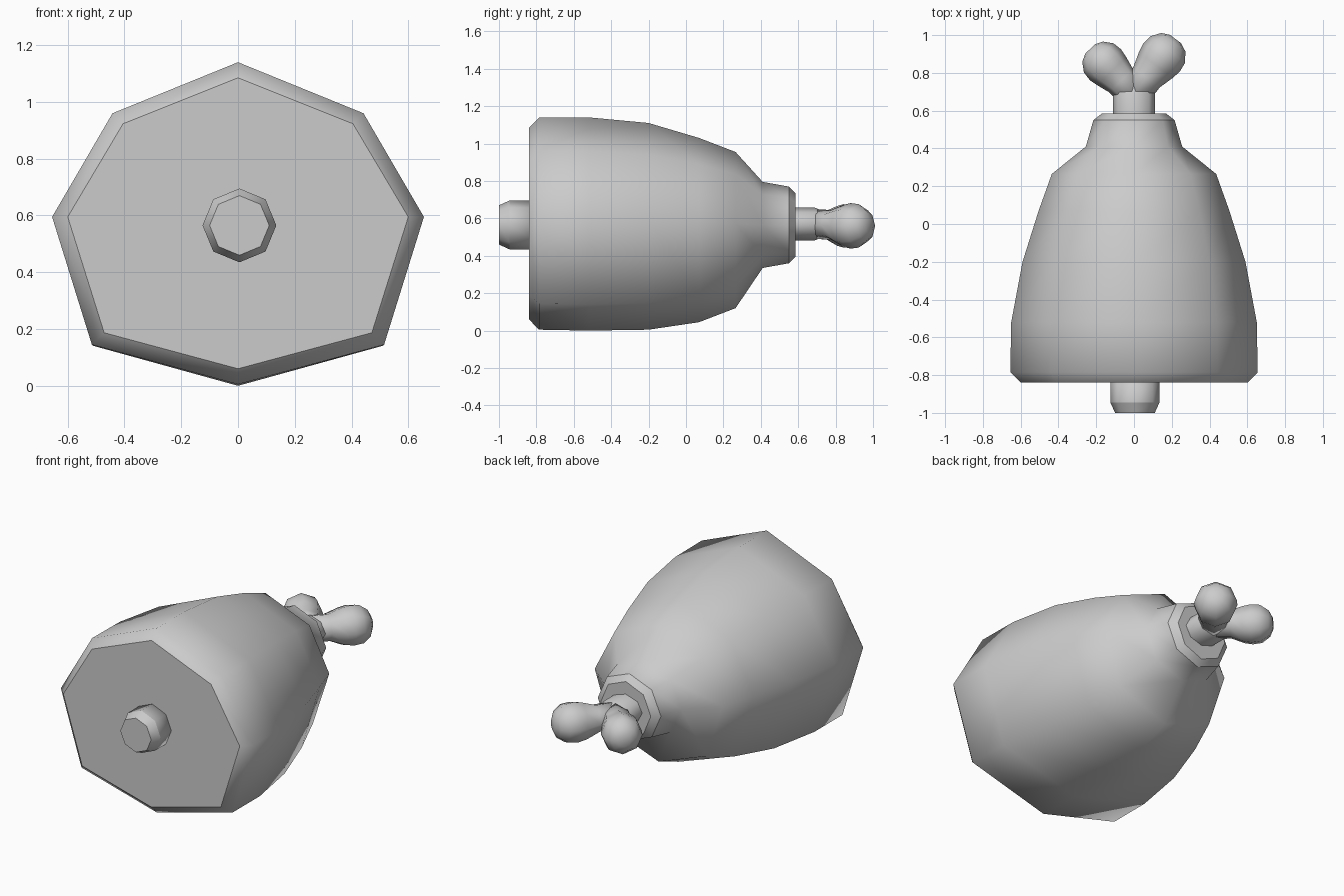
import bpy, bmesh
from math import sin, cos, pi
from mathutils import Vector

cube = bpy.data.objects.get("Cube")
if cube:
    bpy.data.objects.remove(cube, do_unlink=True)

grey = bpy.data.materials.new("plain_grey")
grey.use_nodes = True
colour = (0.6, 0.6, 0.6, 1)
grey.diffuse_color = colour
grey.node_tree.nodes["Principled BSDF"].inputs["Base Color"].default_value = colour


def loft(name, rings, sharp):
    """Skin rings of points, cap both ends, crease the rings listed in sharp."""
    bm = bmesh.new()
    loops = [[bm.verts.new(p) for p in ring] for ring in rings]
    n = len(loops[0])
    for a, b in zip(loops, loops[1:]):
        for i in range(n):
            j = (i + 1) % n
            bm.faces.new((a[i], a[j], b[j], b[i]))
    bm.faces.new(loops[0])
    bm.faces.new(loops[-1])
    bmesh.ops.recalc_face_normals(bm, faces=bm.faces)
    for f in bm.faces:
        f.smooth = True
    for r in sharp:
        for i in range(n):
            bm.edges.get((loops[r][i], loops[r][(i + 1) % n])).smooth = False
    mesh = bpy.data.meshes.new(name)
    bm.to_mesh(mesh)
    bm.free()
    mesh.materials.append(grey)
    obj = bpy.data.objects.new(name, mesh)
    bpy.context.collection.objects.link(obj)
    return obj


def disc(centre, axis, radius, squash=1.0):
    """Octagon around a horizontal axis."""
    axis = Vector(axis).normalized()
    side = axis.cross(Vector((0, 0, 1)))
    return [Vector(centre) + side * radius * sin(k * pi / 4)
            + Vector((0, 0, radius * squash * cos(k * pi / 4))) for k in range(8)]


def meat_ring(y, width, top, bottom, mid, blend):
    """Eight-sided section, from lopsided at the wide end to regular at the neck."""
    ux, uz = 0.675 + 0.03 * blend, 0.67 + 0.04 * blend
    lx, lz = 0.786 - 0.08 * blend, 0.763 - 0.056 * blend
    up, down = top - mid, mid - bottom
    half = [(0, top), (ux * width, mid + uz * up), (width, mid),
            (lx * width, mid - lz * down), (0, bottom)]
    half += [(-x, z) for x, z in half[3:0:-1]]
    return [(x, y, z) for x, z in half]


# Meat: y, half width, top, bottom, widest height, blend
stations = [
    (-0.84, 0.60, 1.085, 0.06, 0.595, 0),
    (-0.785, 0.655, 1.14, 0.005, 0.595, 0),
    (-0.52, 0.65, 1.14, 0.0, 0.595, 0),
    (-0.20, 0.59, 1.11, 0.005, 0.59, 0.1),
    (0.07, 0.505, 1.03, 0.045, 0.585, 0.3),
    (0.265, 0.435, 0.955, 0.12, 0.575, 0.5),
    (0.41, 0.255, 0.795, 0.335, 0.565, 1),
    (0.55, 0.215, 0.77, 0.36, 0.565, 1),
    (0.585, 0.17, 0.735, 0.395, 0.565, 1),
]
loft("meat", [meat_ring(*s) for s in stations], (0, 7, 8))

# Bone stub at the wide end
front = (0, 1, 0)
loft("bone_stub", [disc((0.005, y, 0.565), front, r) for y, r in
                   ((-1.0, 0.105), (-0.945, 0.13), (-0.80, 0.13))], (0, 1))

# Bone shaft leaving the neck
loft("bone_shaft", [disc((0, y, 0.57), front, r, 0.78) for y, r in
                    ((0.55, 0.112), (0.69, 0.112), (0.76, 0.07))], (0,))

# Two knobs forking from the shaft: offset along the axis, radius
for name, knob, size in (("left_knob", Vector((0.145, 0.88, 0.56)), 0.122),
                         ("right_knob", Vector((-0.15, 0.842, 0.56)), 0.116)):
    root = Vector((0, 0.69, 0.57))
    axis = (knob - root)
    axis.z = 0
    axis.normalize()
    rings = [disc(root, axis, 0.088, 0.9),
             disc(root.lerp(knob, 0.45), axis, 0.088, 0.9)]
    for t, r in ((-0.4, 0.92), (0, 1), (0.45, 0.95), (0.85, 0.66), (1.02, 0.3)):
        rings.append(disc(knob + axis * size * t, axis, size * r))
    loft(name, rings, ())
